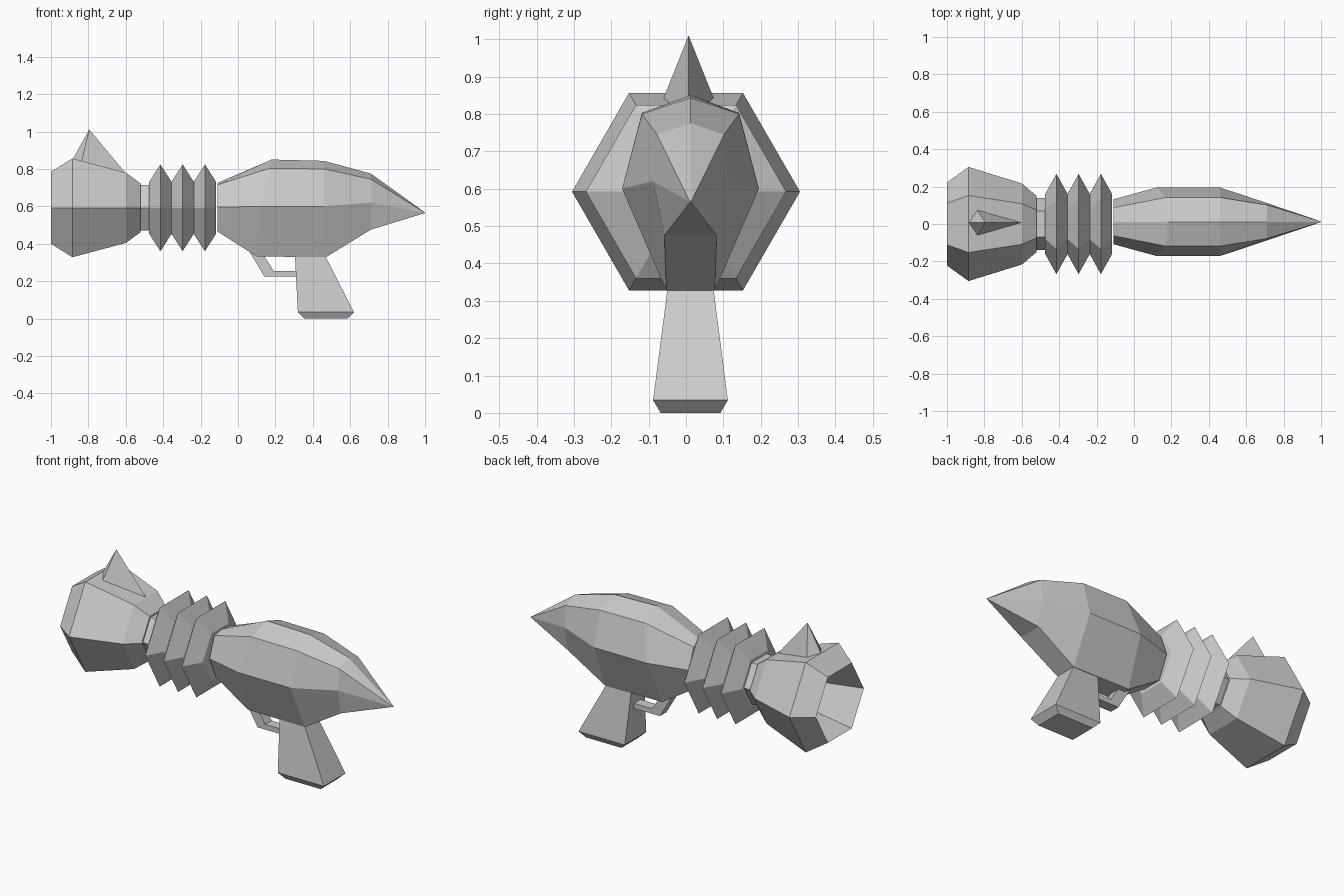
import bpy
import math

cube = bpy.data.objects.get("Cube")
if cube:
    bpy.data.objects.remove(cube, do_unlink=True)

# One plain grey for every part
grey = bpy.data.materials.new("plain_grey")
grey.use_nodes = True
GREY = (0.6, 0.6, 0.6, 1)
grey.diffuse_color = GREY
grey.node_tree.nodes["Principled BSDF"].inputs["Base Color"].default_value = GREY

AXIS_Z = 0.592
BODY_Y = 0.012


def make_part(name, verts, faces):
    mesh = bpy.data.meshes.new(name)
    mesh.from_pydata(verts, [], faces)
    mesh.materials.append(grey)
    obj = bpy.data.objects.new(name, mesh)
    bpy.context.collection.objects.link(obj)
    # Make every normal point outward
    bpy.context.view_layer.objects.active = obj
    obj.select_set(True)
    bpy.ops.object.mode_set(mode='EDIT')
    bpy.ops.mesh.select_all(action='SELECT')
    bpy.ops.mesh.normals_make_consistent(inside=False)
    bpy.ops.object.mode_set(mode='OBJECT')
    obj.select_set(False)
    return obj


def loft(name, rings):
    """Skin equal-length rings and cap both ends."""
    n = len(rings[0])
    verts = [p for ring in rings for p in ring]
    faces = [list(range(n)), list(range(len(verts) - n, len(verts)))]
    for r in range(len(rings) - 1):
        for i in range(n):
            a, b = r * n + i, r * n + (i + 1) % n
            faces.append((a, b, b + n, a + n))
    return make_part(name, verts, faces)


def hex_ring(x, r):
    return [(x, r * math.cos(i * math.pi / 3), AXIS_Z + r * math.sin(i * math.pi / 3))
            for i in range(6)]


def lathe(name, profile):
    return loft(name, [hex_ring(x, r) for x, r in profile])


def rect_ring(x0, x1, half, z):
    return [(x0, BODY_Y - half, z), (x1, BODY_Y - half, z),
            (x1, BODY_Y + half, z), (x0, BODY_Y + half, z)]


# Flared muzzle with a tapering bore
lathe("muzzle", [(-0.56, 0.1), (-1, 0.222), (-0.885, 0.305), (-0.6, 0.217), (-0.52, 0.15)])

# Narrow neck and the three cooling fins
lathe("neck", [(-0.54, 0.14), (-0.45, 0.14)])
for i in range(3):
    peak = -0.415 + 0.119 * i
    lathe(f"cooling_fin_{i + 1}",
          [(peak - 0.06, 0.16), (peak, 0.268), (peak + 0.06, 0.16)])

# Teardrop body: top ridge, shoulders, flanks and keel at each station


def body_ring(top, shoulder, flank, keel):
    ring = [(top[0], BODY_Y, top[1])]
    sides = (shoulder, flank, keel)
    ring += [(x, BODY_Y + y, z) for x, y, z in sides]
    ring += [(x, BODY_Y - y, z) for x, y, z in reversed(sides)]
    return ring


loft("body", [
    body_ring((-0.11, 0.725), (-0.11, 0.075, 0.715), (-0.11, 0.12, 0.595), (-0.11, 0.06, 0.465)),
    body_ring((0.18, 0.85), (0.17, 0.13, 0.803), (0.12, 0.183, 0.6), (0.1, 0.065, 0.332)),
    body_ring((0.46, 0.843), (0.46, 0.13, 0.8), (0.46, 0.183, 0.6), (0.47, 0.065, 0.328)),
    body_ring((0.71, 0.775), (0.71, 0.09, 0.745), (0.71, 0.1, 0.62), (0.71, 0.07, 0.475)),
    body_ring((1, 0.567), (1, 0.002, 0.566), (1, 0.002, 0.565), (1, 0.001, 0.564)),
])

# Flaring grip with a chamfered foot
loft("grip", [
    rect_ring(0.31, 0.45, 0.058, 0.37),
    rect_ring(0.305, 0.47, 0.062, 0.328),
    rect_ring(0.32, 0.62, 0.1, 0.034),
    rect_ring(0.355, 0.585, 0.08, 0),
])

# Bent trigger guard strip
guard = [((0.06, 0.36), (0.125, 0.36)), ((0.14, 0.225), (0.19, 0.255)),
         ((0.33, 0.225), (0.33, 0.255))]
loft("trigger_guard", [
    [(ox, BODY_Y - 0.03, oz), (ox, BODY_Y + 0.03, oz),
     (ix, BODY_Y + 0.03, iz), (ix, BODY_Y - 0.03, iz)]
    for (ox, oz), (ix, iz) in guard])

# Pointed sight on top of the muzzle
make_part("sight_spike",
          [(-0.885, 0.007, 0.85), (-0.84, -0.065, 0.83), (-0.59, 0.007, 0.765),
           (-0.84, 0.079, 0.83), (-0.795, 0.007, 1.01)],
          [(0, 1, 2, 3), (0, 1, 4), (1, 2, 4), (2, 3, 4), (3, 0, 4)])
